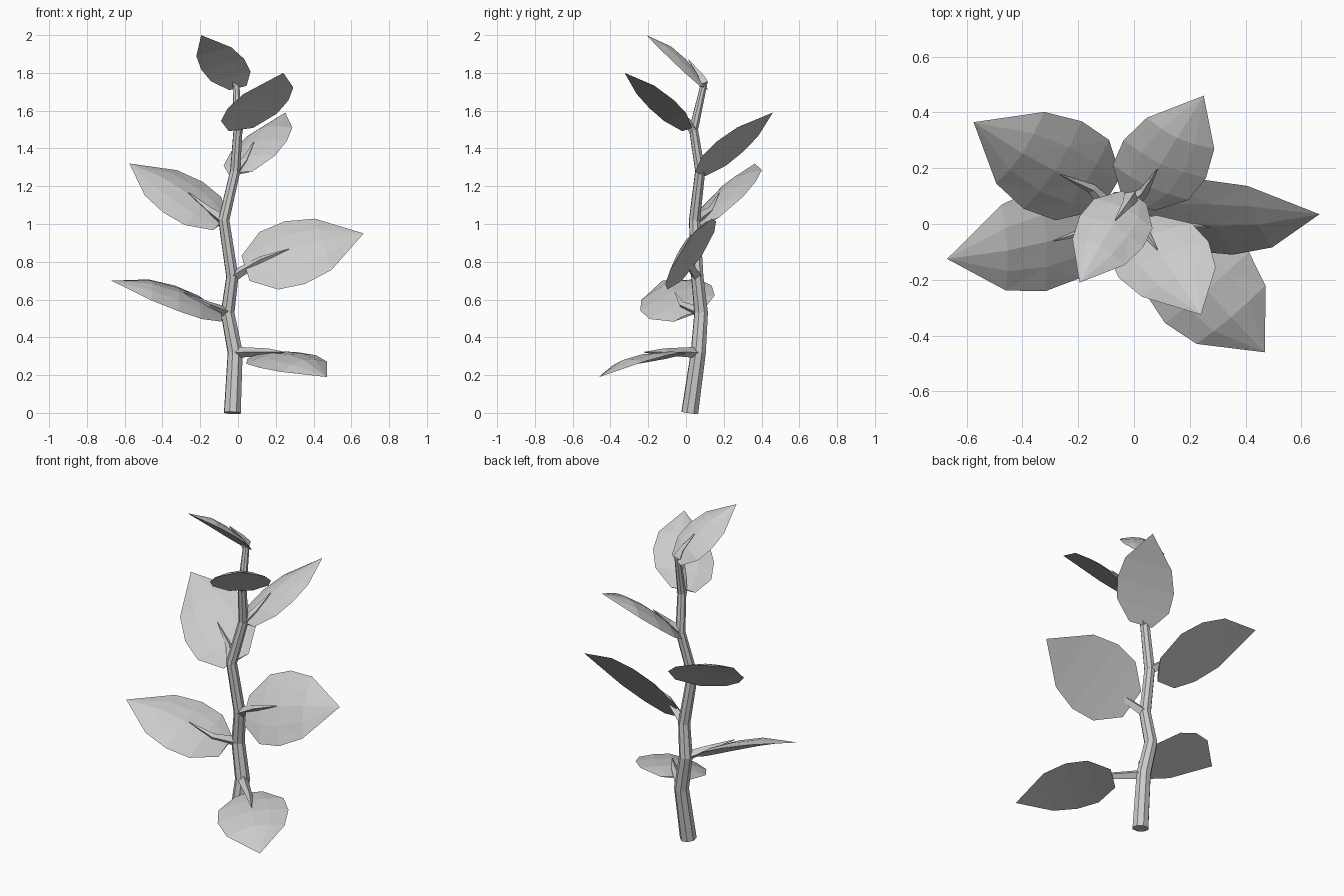
import bpy, bmesh
from mathutils import Vector

cube = bpy.data.objects.get("Cube")
if cube:
    bpy.data.objects.remove(cube)

grey = bpy.data.materials.new("plain grey")
grey.use_nodes = True
colour = (0.6, 0.6, 0.6, 1)
grey.diffuse_color = colour
grey.node_tree.nodes["Principled BSDF"].inputs["Base Color"].default_value = colour


def finish(bm, name):
    bmesh.ops.recalc_face_normals(bm, faces=bm.faces)
    mesh = bpy.data.meshes.new(name)
    bm.to_mesh(mesh)
    bm.free()
    mesh.materials.append(grey)
    obj = bpy.data.objects.new(name, mesh)
    bpy.context.collection.objects.link(obj)


def tube(name, path, radii, sides):
    """Faceted tapering tube through the points of a path."""
    curve = bpy.data.curves.new(name, "CURVE")
    curve.dimensions = "3D"
    curve.bevel_depth = 1
    curve.bevel_resolution = (sides - 4) // 2
    curve.use_fill_caps = True
    spline = curve.splines.new("POLY")
    spline.points.add(len(path) - 1)
    for point, co, radius in zip(spline.points, path, radii):
        point.co = (*co, 1)
        point.radius = radius
    temp = bpy.data.objects.new(name + "_curve", curve)
    bpy.context.collection.objects.link(temp)
    bpy.context.view_layer.update()
    mesh = bpy.data.meshes.new_from_object(temp.evaluated_get(bpy.context.evaluated_depsgraph_get()))
    bpy.data.objects.remove(temp)
    bm = bmesh.new()
    bm.from_mesh(mesh)
    bpy.data.meshes.remove(mesh)
    bmesh.ops.remove_doubles(bm, verts=bm.verts, dist=0.0001)
    for face in bm.faces:
        face.smooth = False
    finish(bm, name)


def leaf(name, node, base, tip, side, width, arch):
    """Domed pointed leaf blade with a flat underside, plus its tapering stalk."""
    base, tip, side = Vector(base), Vector(tip), Vector(side).normalized()
    along = tip - base
    up = along.cross(side).normalized()
    if up.z < 0:
        up.negate()
    bm = bmesh.new()
    rows = []
    for t, half, dome in ((0, 0.4, 0.3), (0.2, 0.92, 0.8), (0.42, 1, 1), (0.66, 0.82, 0.95)):
        lift = arch * 4 * t * (1 - t)
        row = []
        for s in (-1, -0.5, 0, 0.5, 1):
            height = lift + 0.038 * dome * (1 - abs(s) ** 1.6)
            row.append(bm.verts.new(base + along * t + side * s * half * width / 2 + up * height))
        rows.append(row)
    point = bm.verts.new(tip)
    for a, b in zip(rows, rows[1:]):
        for i in range(4):
            bm.faces.new((a[i], a[i + 1], b[i + 1], b[i]))
        bm.faces.new((a[0], b[0], b[4], a[4]))
    last = rows[-1]
    for i in range(4):
        bm.faces.new((last[i], last[i + 1], point))
    bm.faces.new((last[4], last[0], point))
    bm.faces.new(rows[0])
    bmesh.ops.triangulate(bm, faces=[f for f in bm.faces if len(f.verts) == 4])
    finish(bm, name)
    # Stalk lies over the upper side of the blade
    middle = base + along * 0.14 + up * (0.03 + arch * 0.5)
    end = base + along * 0.38 + up * (0.045 + arch)
    tube(name + "_stalk", [Vector(node), middle, end], (0.03, 0.018, 0.002), 4)


# Crooked main stem
stem = [(-0.03, 0.02, 0), (-0.015, 0.065, 0.32), (-0.055, 0.08, 0.53), (-0.03, 0.06, 0.72),
        (-0.075, 0.045, 1.02), (-0.015, 0.075, 1.28), (0, 0.04, 1.5), (-0.01, 0.095, 1.74)]
tube("stem", stem, (0.047, 0.042, 0.038, 0.034, 0.031, 0.028, 0.025, 0.018), 8)

# One leaf at each bend: base, tip, sideways direction, width, lengthwise arch
leaves = [
    ((0.11, -0.05, 0.3), (0.47, -0.46, 0.19), (0.73, 0.62, 0.16), 0.4, 0.02),
    ((-0.09, 0.01, 0.51), (-0.67, -0.125, 0.7), (-0.05, 1, 0.36), 0.4, 0.02),
    ((0.04, 0.03, 0.765), (0.665, 0.035, 0.95), (-0.12, 0.3, 0.37), 0.44, 0.01),
    ((-0.09, 0.11, 1.0), (-0.575, 0.365, 1.32), (0.18, 0.27, 0.14), 0.41, 0.01),
    ((0.015, 0.075, 1.265), (0.25, 0.46, 1.59), (0.26, -0.12, 0.05), 0.33, 0.01),
    ((0.015, 0.006, 1.5), (0.24, -0.325, 1.8), (0.3, 0.12, 0.04), 0.35, 0.01),
    ((0, 0.095, 1.72), (-0.195, -0.21, 2), (0.2, -0.1, 0.05), 0.26, 0.01),
]
names = ("bottom", "lower_right", "middle_left", "middle_right", "back", "front", "top")
for name, node, spec in zip(names, stem[1:], leaves):
    leaf(name + "_leaf", node, *spec)
